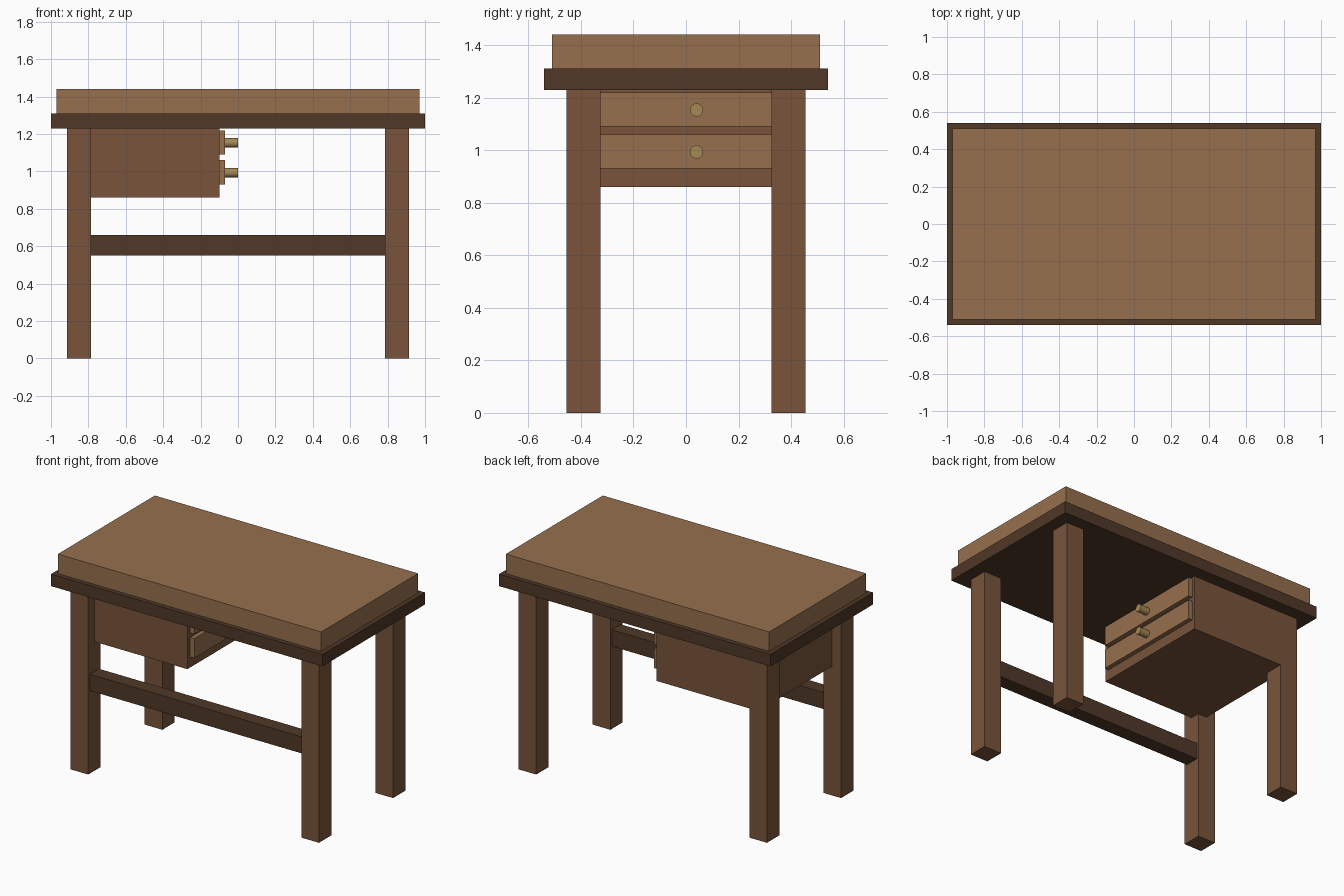
import bpy, bmesh, math
from mathutils import Matrix

if "Cube" in bpy.data.objects:
    bpy.data.objects.remove(bpy.data.objects["Cube"])


def material(name, rgb):
    m = bpy.data.materials.new(name)
    m.diffuse_color = (*rgb, 1)
    m.use_nodes = True
    m.node_tree.nodes["Principled BSDF"].inputs["Base Color"].default_value = m.diffuse_color
    return m


LIGHT = material("light_wood", (0.31, 0.16, 0.076))
MID = material("mid_wood", (0.19, 0.088, 0.044))
DARK = material("dark_wood", (0.08, 0.04, 0.021))
BRASS = material("brass", (0.38, 0.25, 0.09))


def add_object(name, bm, mat):
    mesh = bpy.data.meshes.new(name)
    bm.to_mesh(mesh)
    bm.free()
    mesh.materials.append(mat)
    obj = bpy.data.objects.new(name, mesh)
    bpy.context.collection.objects.link(obj)
    return obj


def box(name, x, y, z, mat):
    """Box from (min, max) ranges on each axis."""
    bm = bmesh.new()
    bmesh.ops.create_cube(bm, size=1)
    for v in bm.verts:
        for i, (lo, hi) in enumerate((x, y, z)):
            v.co[i] = lo if v.co[i] < 0 else hi
    return add_object(name, bm, mat)


def knob(name, x, y, z, radius, mat):
    """Cylinder along x, spanning the x range."""
    bm = bmesh.new()
    place = Matrix.Translation(((x[0] + x[1]) / 2, y, z)) @ Matrix.Rotation(math.pi / 2, 4, 'Y')
    bmesh.ops.create_cone(bm, cap_ends=True, segments=24, radius1=radius,
                          radius2=radius, depth=x[1] - x[0], matrix=place)
    for f in bm.faces:
        f.smooth = len(f.verts) == 4
    for e in bm.edges:
        e.smooth = all(f.smooth for f in e.link_faces)
    return add_object(name, bm, mat)


# Table top: dark frame with a thick lighter slab on it
box("top_frame", (-1, 1), (-0.54, 0.54), (1.23, 1.31), DARK)
box("top_slab", (-0.97, 0.97), (-0.51, 0.51), (1.31, 1.44), LIGHT)

# Four square legs
for side, sx in (("left", -1), ("right", 1)):
    for end, sy in (("front", -1), ("back", 1)):
        cx, cy = 0.85 * sx, 0.39 * sy
        box(f"{end}_{side}_leg", (cx - 0.065, cx + 0.065),
            (cy - 0.065, cy + 0.065), (0, 1.23), MID)

# Single stretcher between the front legs
box("front_stretcher", (-0.785, 0.785), (-0.435, -0.34), (0.55, 0.66), DARK)

# Drawer cabinet under the left half, opening towards +x
box("drawer_cabinet", (-0.85, -0.10), (-0.39, 0.454), (0.86, 1.23), MID)
for label, z0 in (("upper", 1.09), ("lower", 0.93)):
    box(f"{label}_drawer_front", (-0.10, -0.07), (-0.36, 0.435), (z0, z0 + 0.13), LIGHT)
    knob(f"{label}_drawer_knob", (-0.07, 0.0), 0.04, z0 + 0.063, 0.025, BRASS)
